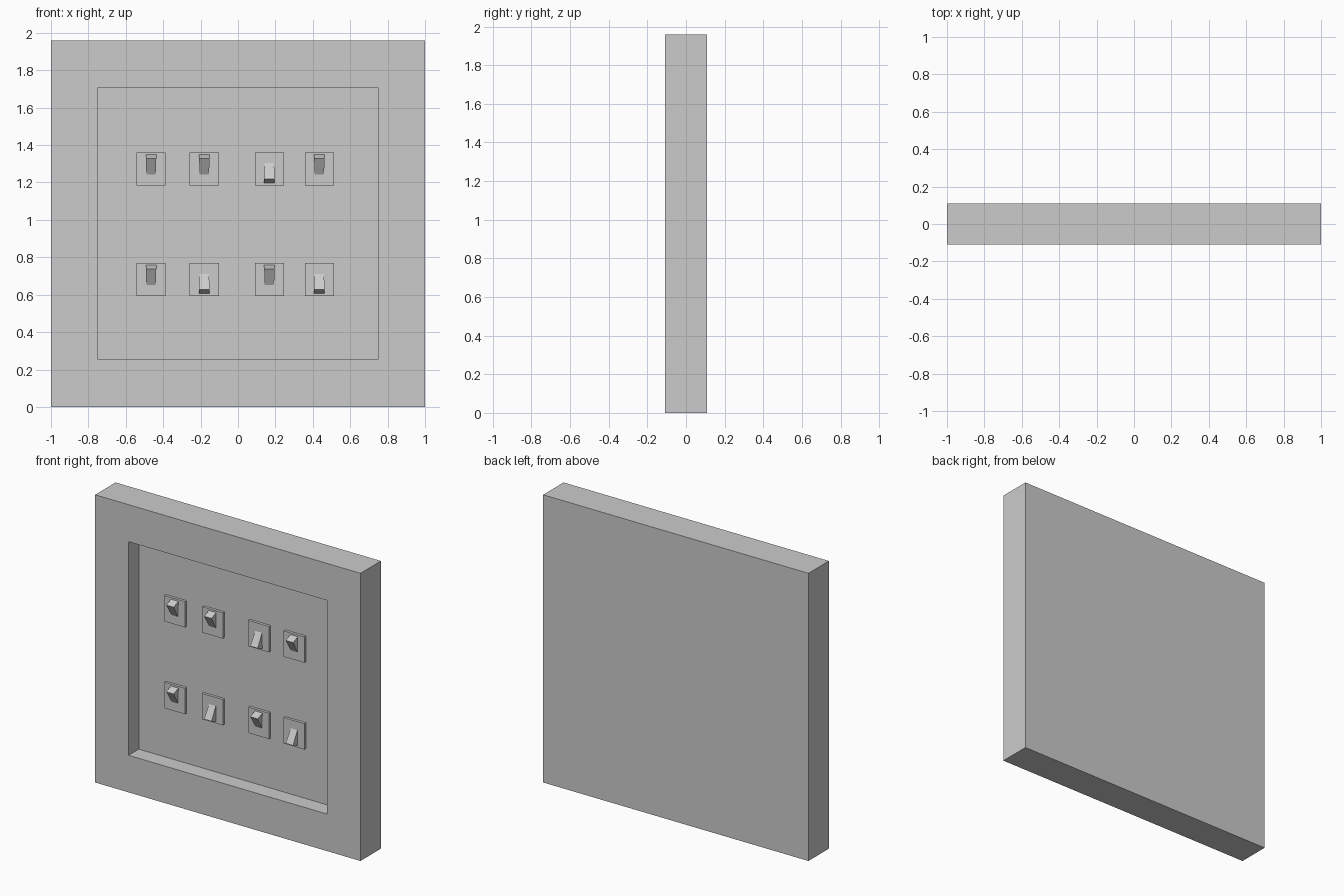
import bpy, bmesh

if "Cube" in bpy.data.objects:
    bpy.data.objects.remove(bpy.data.objects["Cube"])

HALF_DEPTH = 0.11
FLOOR_Y = 0.0      # back of the recess
PLATE_Y = -0.018   # front of the switch plates


def add_object(name, bm):
    bmesh.ops.recalc_face_normals(bm, faces=bm.faces)
    mesh = bpy.data.meshes.new(name)
    bm.to_mesh(mesh)
    bm.free()
    obj = bpy.data.objects.new(name, mesh)
    bpy.context.collection.objects.link(obj)
    return obj


def box_mesh(x0, x1, y0, y1, z0, z1):
    bm = bmesh.new()
    bmesh.ops.create_cube(bm, size=1)
    for v in bm.verts:
        v.co.x = x1 if v.co.x > 0 else x0
        v.co.y = y1 if v.co.y > 0 else y0
        v.co.z = z1 if v.co.z > 0 else z0
    return bm


# Thick square panel with a recess inset into its front face
bm = box_mesh(-1, 1, -HALF_DEPTH, HALF_DEPTH, 0, 1.96)
front = min(bm.faces, key=lambda f: f.calc_center_median().y)
bmesh.ops.inset_region(bm, faces=[front], thickness=0.357)
rim = bmesh.ops.extrude_face_region(bm, geom=[front])
bmesh.ops.delete(bm, geom=[front], context='FACES_ONLY')
for v in rim['geom']:
    if isinstance(v, bmesh.types.BMVert):
        v.co.y = FLOOR_Y
add_object("recessed_panel", bm)


# Toggle: a tilted lever, square tip sticking out, tapering into its plate
def add_toggle(name, x, z, direction):
    # (y, z offset, half width)
    profile = [(-0.010, 0.079, 0.028), (-0.068, 0.055, 0.028),
               (PLATE_Y, -0.030, 0.025), (-0.010, -0.030, 0.025)]
    bm = bmesh.new()
    left, right = [[bm.verts.new((x + s * w, y, z + direction * dz))
                    for y, dz, w in profile] for s in (-1, 1)]
    bm.faces.new(left)
    bm.faces.new(right)
    for i in range(4):
        j = (i + 1) % 4
        bm.faces.new((left[i], left[j], right[j], right[i]))
    add_object(name, bm)


# Two rows of switches; 1 = lever up, -1 = lever down
columns = (-0.465, -0.18, 0.168, 0.435)
rows = {"upper": (1.273, (1, 1, -1, 1)), "lower": (0.682, (1, -1, 1, -1))}
for row, (z, states) in rows.items():
    for i, (x, state) in enumerate(zip(columns, states), 1):
        plate = box_mesh(x - 0.078, x + 0.078, PLATE_Y, FLOOR_Y + 0.005,
                         z - 0.088, z + 0.088)
        add_object(f"{row}_switch_plate_{i}", plate)
        add_toggle(f"{row}_toggle_{i}", x, z, state)
